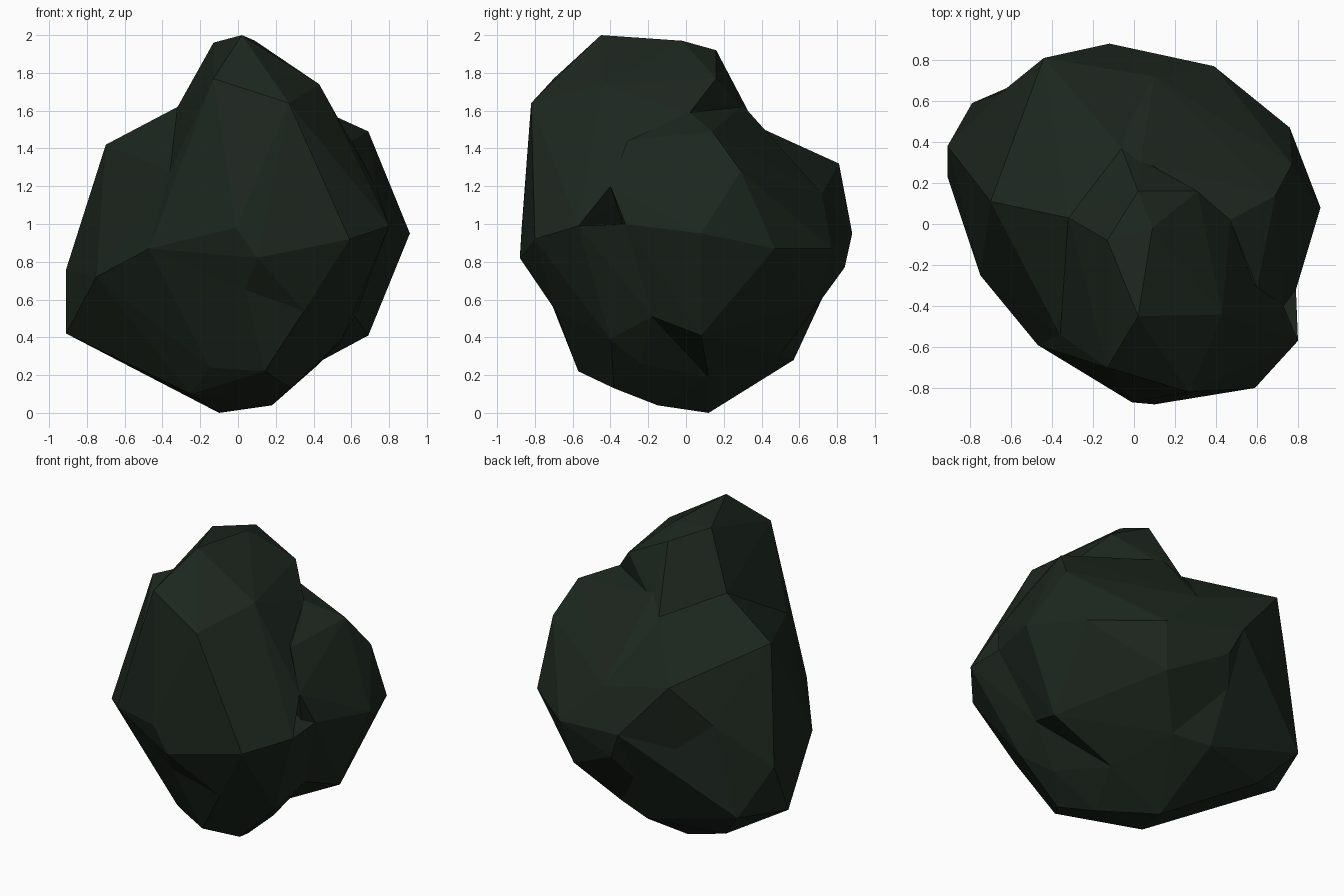
import bpy
import bmesh

# Remove the default cube
default_cube = bpy.data.objects.get("Cube")
if default_cube:
    bpy.data.objects.remove(default_cube, do_unlink=True)

# One dark foliage green for the whole clump
leaf_green = bpy.data.materials.new("dark_leaf_green")
leaf_green.use_nodes = True
leaf_colour = (0.012, 0.02, 0.013, 1.0)
leaf_green.diffuse_color = leaf_colour
principled = next(n for n in leaf_green.node_tree.nodes if n.type == 'BSDF_PRINCIPLED')
principled.inputs["Base Color"].default_value = leaf_colour
principled.inputs["Roughness"].default_value = 0.9


def make_lobe(name, corners):
    """Wrap a faceted, flat-shaded skin around a few corner points."""
    bm = bmesh.new()
    for corner in corners:
        bm.verts.new(corner)
    result = bmesh.ops.convex_hull(bm, input=bm.verts[:])
    leftovers = {v for v in result["geom_interior"] + result["geom_unused"]
                 if isinstance(v, bmesh.types.BMVert)}
    if leftovers:
        bmesh.ops.delete(bm, geom=list(leftovers), context='VERTS')
    bmesh.ops.recalc_face_normals(bm, faces=bm.faces[:])
    for face in bm.faces:
        face.smooth = False
    mesh = bpy.data.meshes.new(name)
    bm.to_mesh(mesh)
    bm.free()
    mesh.materials.append(leaf_green)
    lobe = bpy.data.objects.new(name, mesh)
    bpy.context.scene.collection.objects.link(lobe)
    return lobe


# Corners shared between neighbouring lobes, so their ridges meet
front_ridge = [(-.01, -.87, .98), (.1, -.88, .82)]
front_under = [(.04, -.74, .65), (.35, -.69, .54)]
left_ridge = [(-.47, -.59, .87)]
left_valley = [(-.36, -.54, 1.28)]
right_ridge = [(.59, -.8, .92), (.8, -.57, .99)]
right_valley = [(.73, -.4, 1.2), (.79, -.32, 1)]
left_flank = [(-.75, -.25, .72), (-.91, .38, .76), (-.91, .23, .42)]
back_ridge = [(-.12, .88, .95)]
back_slope = [(.1, .72, 1.16)]
back_overhang = [(-.44, .735, .87), (-.65, .64, 1.06)]
saddle = [(-.32, .03, 1.62), (-.06, .37, 1.52)]
notch = [(.47, .02, 1.59), (.03, .3, 1.63)]
under_edge = [(.62, -.18, .51), (.28, .12, .19), (.12, .5, .31),
              (-.22, .6, .44)]

# Tall crown leaning towards the front
crown_top = [(.02, -.45, 2), (-.13, -.08, 1.96), (.09, -.02, 1.97),
             (.02, .16, 1.92)]
crown_sides = [(.43, -.44, 1.74), (-.13, -.7, 1.77), (.27, -.82, 1.64),
               (.31, .16, 1.77)]
make_lobe("crown_lobe",
          crown_top + crown_sides + notch + saddle + front_ridge + front_under
          + left_ridge + left_valley + right_ridge + right_valley[:1])

# Left and back shoulder, with its sharp rear corner
shoulder = [(-.7, .11, 1.42), (-.44, .81, 1.32)]
make_lobe("back_shoulder_lobe",
          shoulder + left_flank + left_ridge + left_valley + back_ridge
          + back_slope + back_overhang + saddle)

# Bulge on the +x side, overhanging the base
bulge_top = [(.6, -.31, 1.44), (.69, .14, 1.49), (.77, .29, 1.28)]
bulge_rim = [(.91, .08, .95), (.76, .47, .87), (.39, .77, .87)]
bulge_under = [(.69, .08, .41), (.33, .7, .58), (-.04, .84, .77)]
make_lobe("side_bulge_lobe",
          bulge_top + bulge_rim + bulge_under + under_edge + right_valley
          + back_ridge + back_slope + notch + saddle[1:])

# Base narrowing to the ground
base_foot = [(-.1, .12, 0), (.18, -.15, .04), (.28, -.38, .13),
             (.14, -.57, .22), (-.15, -.42, .24), (-.25, -.22, .1),
             (.43, -.24, .26)]
base_sides = [(-.6, .44, .26), (-.12, .57, .28), (.55, -.4, .39),
              (-.79, .59, .47)]
make_lobe("base_lobe",
          base_foot + base_sides + under_edge + left_flank + left_ridge
          + front_under + right_ridge + right_valley[1:] + back_ridge
          + back_overhang)
